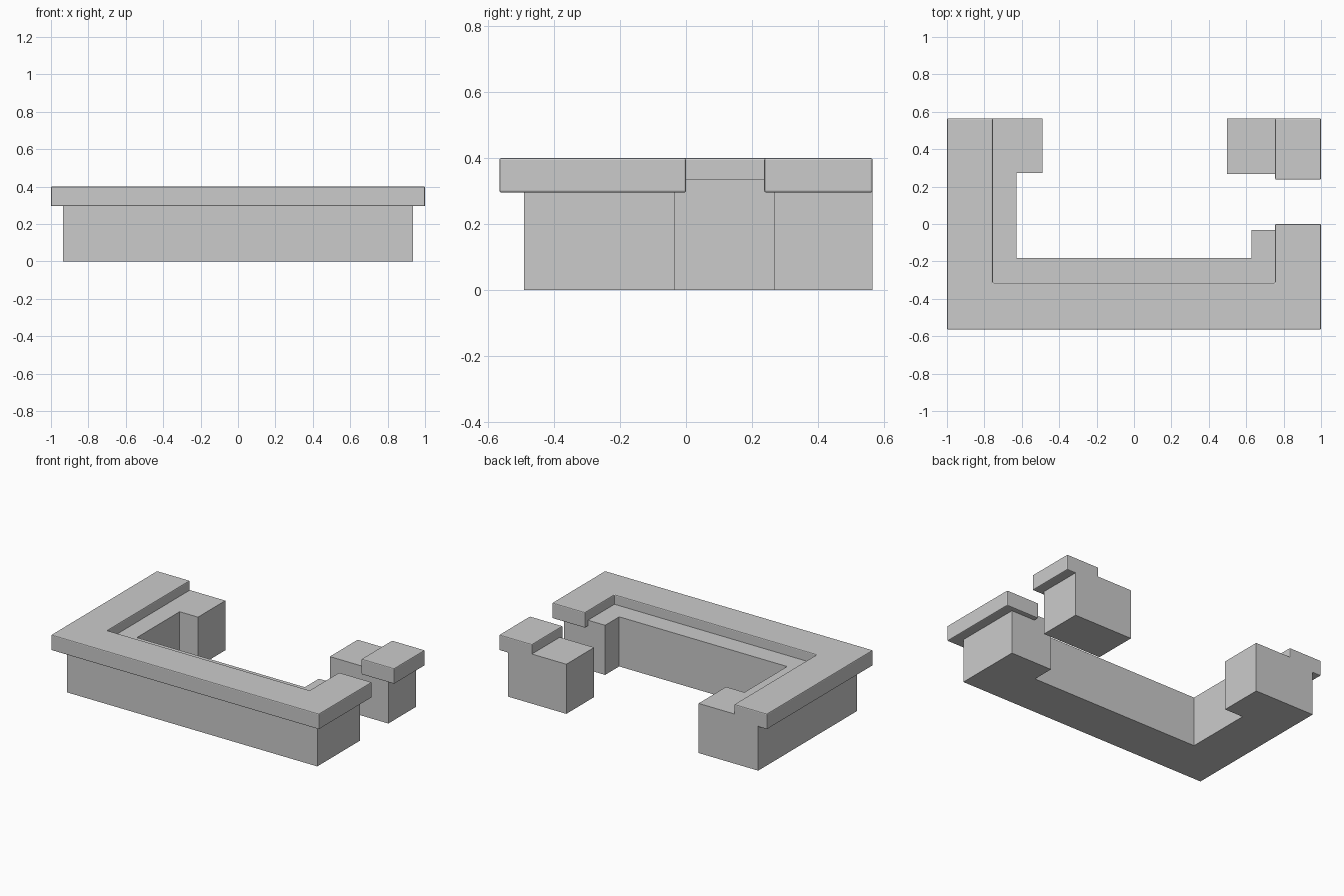
import bpy, bmesh

if "Cube" in bpy.data.objects:
    bpy.data.objects.remove(bpy.data.objects["Cube"])


def prism(name, outline, z0, z1, bevel=0.0):
    """Extrude a flat counter-clockwise outline from z0 to z1."""
    bm = bmesh.new()
    face = bm.faces.new([bm.verts.new((x, y, z0)) for x, y in outline])
    ext = bmesh.ops.extrude_face_region(bm, geom=[face], use_keep_orig=True)
    top = [v for v in ext["geom"] if isinstance(v, bmesh.types.BMVert)]
    bmesh.ops.translate(bm, verts=top, vec=(0, 0, z1 - z0))
    bmesh.ops.recalc_face_normals(bm, faces=bm.faces[:])
    mesh = bpy.data.meshes.new(name)
    bm.to_mesh(mesh)
    bm.free()
    obj = bpy.data.objects.new(name, mesh)
    bpy.context.collection.objects.link(obj)
    if bevel:
        mod = obj.modifiers.new("edge_rounding", "BEVEL")
        mod.width = bevel
        mod.segments = 2
        mod.limit_method = "ANGLE"
    return obj


def rect(x0, x1, y0, y1):
    return [(x0, y0), (x1, y0), (x1, y1), (x0, y1)]


BACK = 0.565
BASE_TOP = 0.335
SLAB = (0.295, 0.40)

# Cabinet bodies
prism("counter_base", [
    (-0.935, BACK), (-0.935, -0.49), (0.935, -0.49), (0.935, -0.033),
    (0.627, -0.033), (0.627, -0.183), (-0.627, -0.183), (-0.627, 0.273),
    (-0.49, 0.273), (-0.49, BACK)], 0, BASE_TOP)
prism("side_base", rect(0.498, 0.935, 0.268, BACK), 0, BASE_TOP)

# Overhanging worktops with softened edges
prism("counter_top", [
    (-1, BACK), (-1, -BACK), (1, -BACK), (1, 0),
    (0.755, 0), (0.755, -0.315), (-0.755, -0.315), (-0.755, BACK)],
    *SLAB, bevel=0.006)
prism("side_top", rect(0.755, 1, 0.237, BACK), *SLAB, bevel=0.006)
